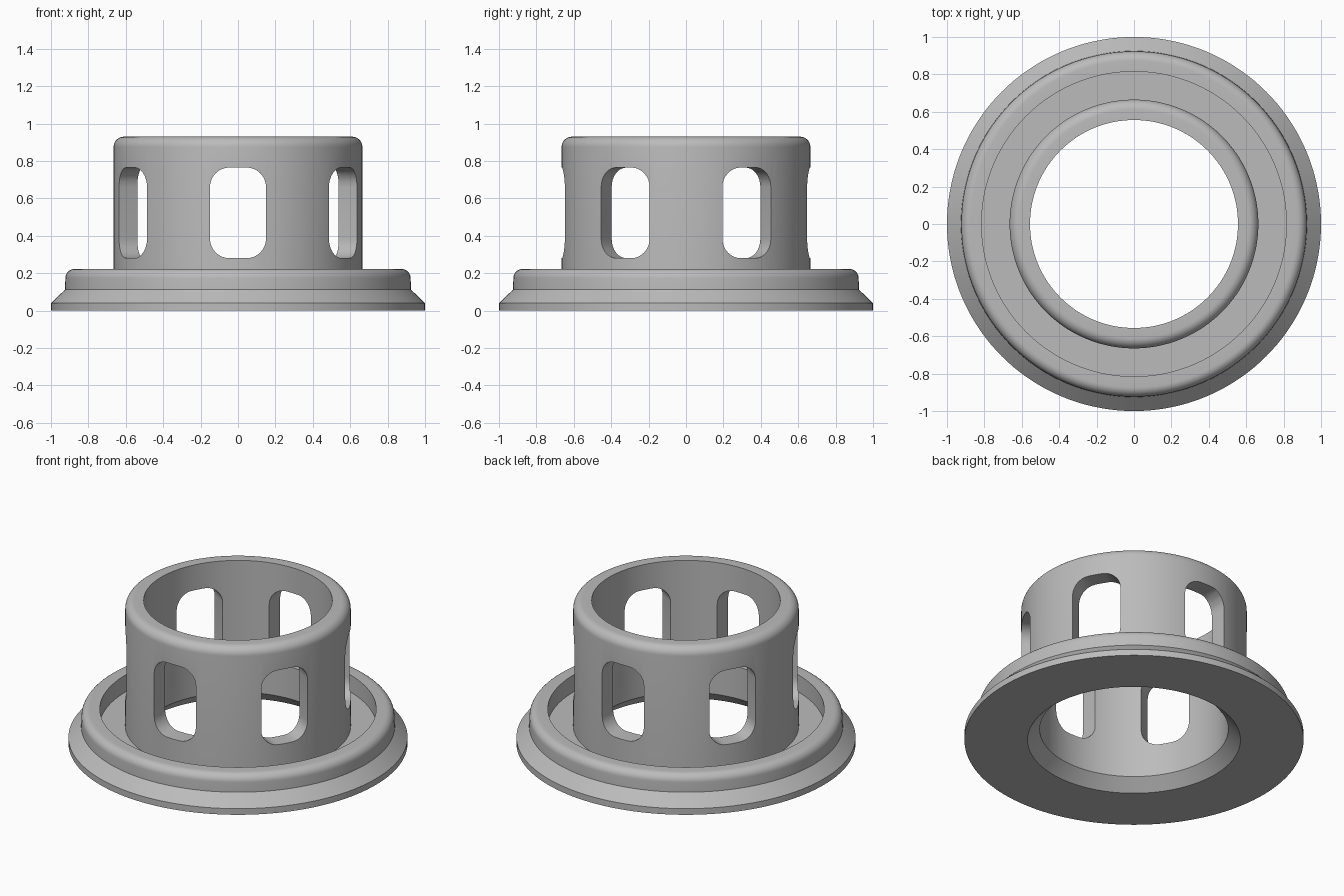
import bpy, bmesh, math
from mathutils import Matrix

cube = bpy.data.objects.get("Cube")
if cube:
    bpy.data.objects.remove(cube, do_unlink=True)

SEGMENTS = 144

grey = bpy.data.materials.new("light_grey")
grey.use_nodes = True
color = (0.5, 0.5, 0.5, 1)
grey.diffuse_color = color
grey.node_tree.nodes["Principled BSDF"].inputs["Base Color"].default_value = color


def arc(cx, cz, radius, start, end, steps=8):
    """Points along a circular arc, angles in degrees."""
    angles = [math.radians(start + (end - start) * i / steps) for i in range(steps + 1)]
    return [(cx + radius * math.cos(a), cz + radius * math.sin(a)) for a in angles]


def make_object(name, bm):
    bmesh.ops.recalc_face_normals(bm, faces=bm.faces)
    mesh = bpy.data.meshes.new(name)
    bm.to_mesh(mesh)
    bm.free()
    obj = bpy.data.objects.new(name, mesh)
    mesh.materials.append(grey)
    bpy.context.collection.objects.link(obj)
    return obj


def lathe(name, profile):
    """Revolve a closed (radius, height) profile about z."""
    bm = bmesh.new()
    rings = []
    for i in range(SEGMENTS):
        a = 2 * math.pi * i / SEGMENTS
        rings.append([bm.verts.new((r * math.cos(a), r * math.sin(a), z)) for r, z in profile])
    n = len(profile)
    for i in range(SEGMENTS):
        here, there = rings[i], rings[(i + 1) % SEGMENTS]
        for j in range(n):
            k = (j + 1) % n
            bm.faces.new((here[j], there[j], there[k], here[k]))
    return make_object(name, bm)


# Flanged collar: chamfered bore, sloped flange, rounded lip, groove, tube
profile = [(0.628, 0), (1.0, 0), (1.0, 0.04), (0.925, 0.112)]
profile += arc(0.873, 0.173, 0.05, 0, 90)
profile += [(0.815, 0.223), (0.815, 0.112), (0.665, 0.112)]
profile += arc(0.61, 0.875, 0.055, 0, 90)
profile += [(0.556, 0.93), (0.556, 0.072)]
collar = lathe("flanged_collar", profile)

# Rounded slot cutters, six around the tube
bm = bmesh.new()
half, low, high, corner = 0.15, 0.28, 0.765, 0.105
outline = []
for x, z, start in ((half - corner, high - corner, 0), (corner - half, high - corner, 90),
                    (corner - half, low + corner, 180), (half - corner, low + corner, 270)):
    outline += arc(x, z, corner, start, start + 90)
for i in range(6):
    turn = Matrix.Rotation(math.radians(60 * i), 4, "Z")
    inner = [bm.verts.new(turn @ Matrix.Translation((x, -0.4, z)).translation) for x, z in outline]
    outer = [bm.verts.new(turn @ Matrix.Translation((x, -0.8, z)).translation) for x, z in outline]
    bm.faces.new(inner)
    bm.faces.new(outer)
    for j in range(len(outline)):
        k = (j + 1) % len(outline)
        bm.faces.new((inner[j], inner[k], outer[k], outer[j]))
cutter = make_object("slot_cutter", bm)

# Cut the slots
cut = collar.modifiers.new("slots", "BOOLEAN")
cut.operation = "DIFFERENCE"
cut.solver = "EXACT"
cut.object = cutter
bpy.ops.object.select_all(action="DESELECT")
bpy.context.view_layer.objects.active = collar
collar.select_set(True)
bpy.ops.object.modifier_apply(modifier=cut.name)
bpy.data.objects.remove(cutter, do_unlink=True)

# Smooth curves, crisp edges
bpy.ops.object.shade_smooth_by_angle(angle=math.radians(30))
